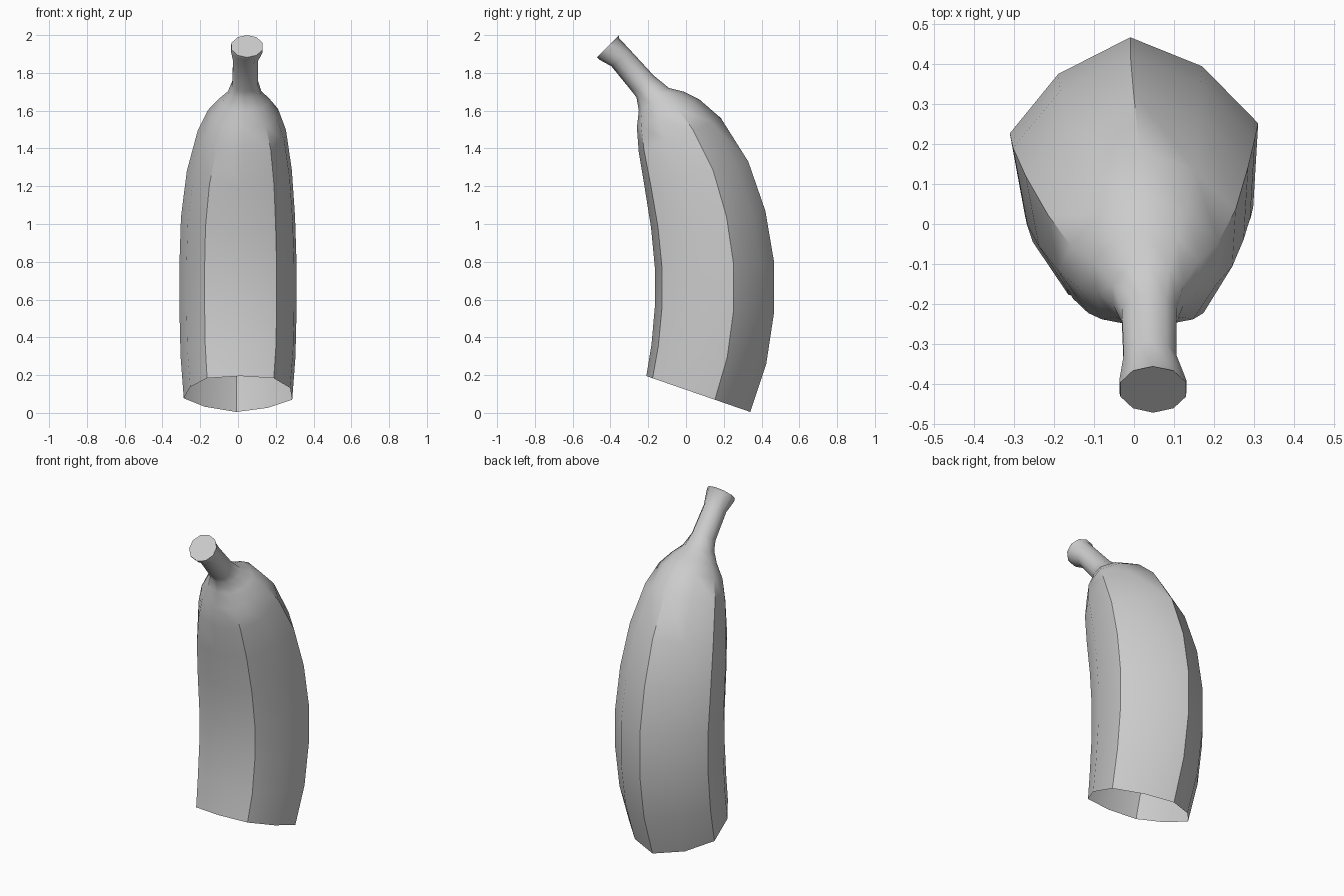
import bpy, bmesh, math
from mathutils import Vector

# Ridged fruit section: (sideways factor, depth 0 = front .. 1 = back)
BODY = [(-0.03, 1), (0.55, 0.885), (1, 0.66), (0.96, 0.33), (0.66, 0.06),
        (0.05, 0), (-0.57, 0.06), (-0.88, 0.30), (-1, 0.62), (-0.61, 0.855)]
# Rounder section for the stem
N = len(BODY)
STEM = [(math.sin(2 * math.pi * i / N), 0.5 + 0.5 * math.cos(2 * math.pi * i / N))
        for i in range(N)]

# Stations: front y, front z, back y, back z, half width, centre x, roundness
STATIONS = [
    (-0.21, 0.195, 0.34, 0.005, 0.287, 0.00, 0),
    (-0.183, 0.36, 0.425, 0.26, 0.304, 0.00, 0),
    (-0.165, 0.56, 0.466, 0.53, 0.31, 0.00, 0),
    (-0.165, 0.77, 0.466, 0.80, 0.31, 0.00, 0),
    (-0.185, 0.98, 0.42, 1.07, 0.302, 0.00, 0),
    (-0.22, 1.20, 0.33, 1.33, 0.278, 0.007, 0),
    (-0.25, 1.38, 0.185, 1.56, 0.235, 0.02, 0.1),
    (-0.26, 1.51, 0.07, 1.66, 0.187, 0.027, 0.2),
    (-0.25, 1.60, -0.01, 1.70, 0.135, 0.032, 0.4),
    (-0.262, 1.67, -0.09, 1.72, 0.092, 0.035, 0.7),
    (-0.285, 1.70, -0.17, 1.785, 0.072, 0.038, 1),
    (-0.395, 1.835, -0.29, 1.915, 0.069, 0.04, 1),
    (-0.455, 1.868, -0.355, 1.985, 0.088, 0.047, 1),
    (-0.471, 1.882, -0.355, 2.0, 0.086, 0.048, 1),
]

# Loft the open-bottomed fruit and its stem
bm = bmesh.new()
rings = []
for fy, fz, by, bz, w, cx, r in STATIONS:
    ring = []
    for (u0, v0), (u1, v1) in zip(BODY, STEM):
        u, v = u0 + (u1 - u0) * r, v0 + (v1 - v0) * r
        ring.append(bm.verts.new(Vector((cx + u * w, fy + (by - fy) * v, fz + (bz - fz) * v))))
    rings.append(ring)
for a, b in zip(rings, rings[1:]):
    for i in range(N):
        j = (i + 1) % N
        bm.faces.new((a[i], a[j], b[j], b[i]))
# Stem end cap
bm.faces.new(rings[-1])
bmesh.ops.recalc_face_normals(bm, faces=bm.faces)
if max(bm.faces, key=lambda f: f.calc_center_median().y).normal.y < 0:
    bmesh.ops.reverse_faces(bm, faces=bm.faces)

mesh = bpy.data.meshes.new("banana_half")
bm.to_mesh(mesh)
bm.free()
banana = bpy.data.objects.new("banana_half", mesh)
bpy.context.collection.objects.link(banana)
bpy.context.view_layer.objects.active = banana
banana.select_set(True)
bpy.ops.object.shade_smooth_by_angle(angle=math.radians(42))
